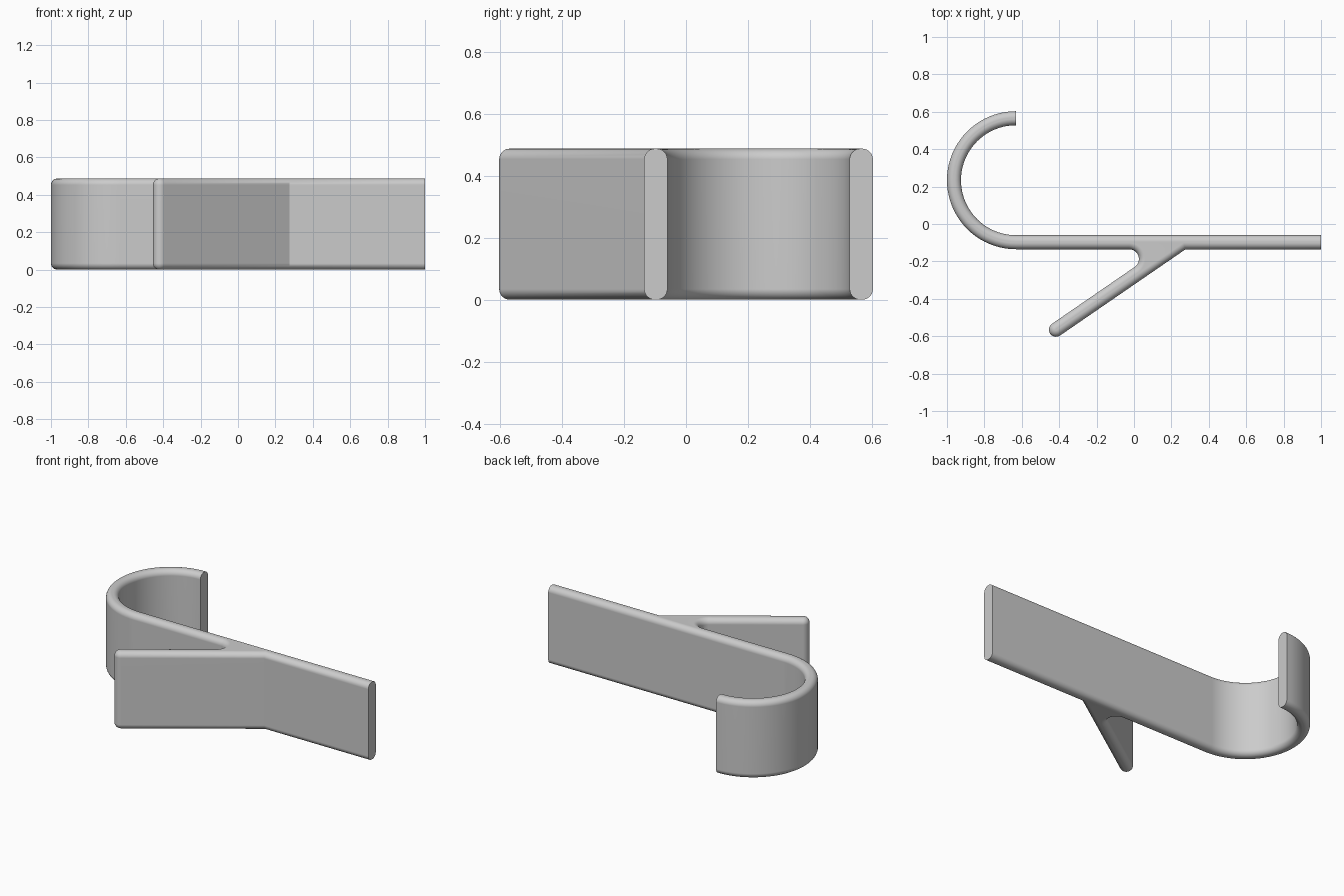
import bpy, bmesh
from math import sin, cos, tan, pi, radians
from mathutils import Vector

cube = bpy.data.objects.get("Cube")
if cube:
    bpy.data.objects.remove(cube, do_unlink=True)

HEIGHT = 0.487
FRONT, BACK = -0.135, -0.06              # faces of the straight strip
HOOK = Vector((-0.631, 0.234))           # centre of the hook
OUTER = HOOK.y - FRONT
INNER = HOOK.y - BACK
TIP, TIP_R = Vector((-0.417, -0.565)), 0.038
ANGLE = radians(34.5)                    # slant of the branch
FILLET = 0.052
EDGE = 0.034                             # rounding of long edges


def arc(centre, radius, start, end, steps):
    return [centre + radius * Vector((cos(t), sin(t)))
            for t in (start + (end - start) * i / steps for i in range(steps + 1))]


# Fillet centre, between the strip and the upper side of the branch
along = Vector((cos(ANGLE), sin(ANGLE)))
side = Vector((-sin(ANGLE), cos(ANGLE)))
upper = TIP + side * TIP_R
lower = TIP - side * TIP_R
corner_x = upper.x + (FRONT - upper.y) / tan(ANGLE)
joint_x = lower.x + (FRONT - lower.y) / tan(ANGLE)
fillet = Vector((corner_x - FILLET / tan(ANGLE / 2), FRONT - FILLET))

# Outline: strip, hook inside and outside, fillet, branch tip
outline = [Vector((1, FRONT)), Vector((1, BACK))]
outline += arc(HOOK, INNER, 1.5 * pi, 0.5 * pi, 40)
outline += arc(HOOK, OUTER, 0.5 * pi, 1.5 * pi, 40)
outline += arc(fillet, FILLET, pi / 2, ANGLE - pi / 2, 12)
outline += arc(TIP, TIP_R, ANGLE + pi / 2, ANGLE + 1.5 * pi, 14)
outline.append(Vector((joint_x, FRONT)))

# Extrude the outline
bm = bmesh.new()
base = bm.faces.new([bm.verts.new((p.x, p.y, 0)) for p in outline])
grown = bmesh.ops.extrude_face_region(bm, geom=[base], use_keep_orig=True)
bmesh.ops.translate(bm, vec=(0, 0, HEIGHT),
                    verts=[g for g in grown["geom"] if isinstance(g, bmesh.types.BMVert)])
bmesh.ops.recalc_face_normals(bm, faces=bm.faces)


def is_cut_end(edge):
    """Edges of the two square-cut ends stay sharp."""
    a, b = (v.co for v in edge.verts)
    strip_end = min(a.x, b.x) > 0.999
    hook_end = abs(a.x - HOOK.x) + abs(b.x - HOOK.x) < 1e-4 and min(a.y, b.y) > HOOK.y
    return strip_end or hook_end


# Round the long top and bottom edges
rims = [e for e in bm.edges
        if abs(e.verts[0].co.z - e.verts[1].co.z) < 1e-5 and not is_cut_end(e)]
bmesh.ops.bevel(bm, geom=rims, offset=EDGE, offset_type='OFFSET', segments=7,
                profile=0.5, affect='EDGES', clamp_overlap=False)

mesh = bpy.data.meshes.new("hook_clip")
bm.to_mesh(mesh)
bm.free()
clip = bpy.data.objects.new("hook_clip", mesh)
bpy.context.collection.objects.link(clip)

# Plain grey
grey = bpy.data.materials.new("plain_grey")
grey.use_nodes = True
colour = (0.6, 0.6, 0.6, 1)
grey.diffuse_color = colour
grey.node_tree.nodes["Principled BSDF"].inputs["Base Color"].default_value = colour
mesh.materials.append(grey)

bpy.context.view_layer.objects.active = clip
clip.select_set(True)
bpy.ops.object.shade_smooth_by_angle(angle=radians(30))
weighted = clip.modifiers.new("weighted_normals", 'WEIGHTED_NORMAL')
weighted.keep_sharp = True
